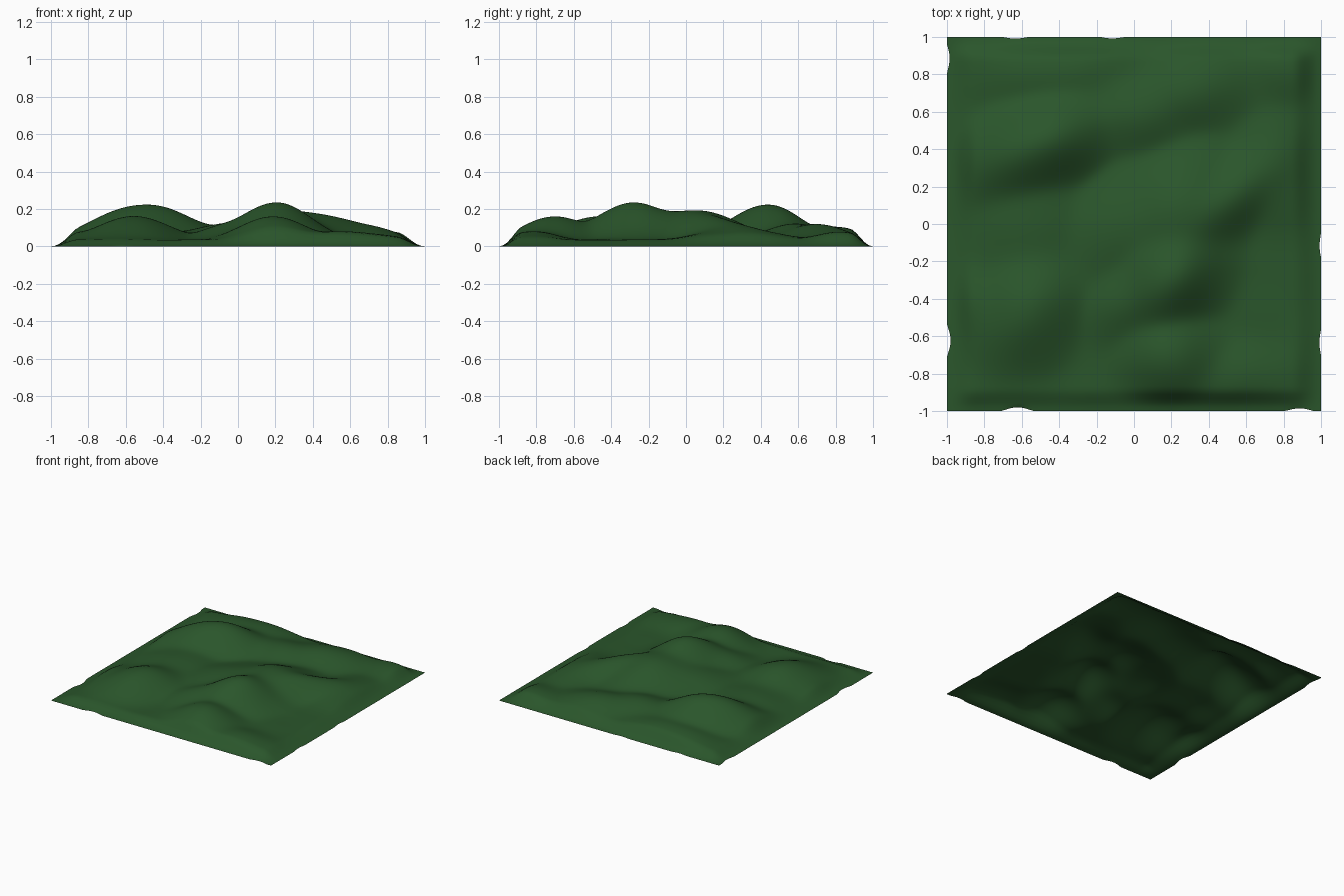
import bpy, bmesh, math
from mathutils import Vector, noise

cube = bpy.data.objects.get("Cube")
if cube:
    bpy.data.objects.remove(cube, do_unlink=True)

# Single grass colour
grass = bpy.data.materials.new("grass_green")
grass.use_nodes = True
colour = (0.023, 0.092, 0.024, 1)
grass.diffuse_color = colour
bsdf = grass.node_tree.nodes["Principled BSDF"]
bsdf.inputs["Base Color"].default_value = colour
bsdf.inputs["Roughness"].default_value = 0.9

# Hills: x, y, height, long radius, short radius, heading in degrees
HILLS = [
    (-0.5, 0.43, 0.225, 0.38, 0.22, 25),    # north-west hill
    (0.2, -0.28, 0.235, 0.3, 0.23, 50),     # central peak
    (0.24, 0.06, 0.185, 0.34, 0.28, 60),    # plateau behind the peak
    (0.46, 0.1, 0.155, 0.42, 0.18, 42),     # ridge running north-east
    (-0.02, 0.0, 0.12, 0.42, 0.3, 42),      # gentle western apron
    (-0.05, -0.42, 0.115, 0.25, 0.2, 50),   # south-west shoulder
    (0.74, 0.28, 0.09, 0.34, 0.22, 90),     # east shoulder
    (0.19, -0.7, 0.16, 0.25, 0.24, 0),      # southern spur
    (0.55, -0.82, 0.08, 0.4, 0.2, 0),       # south-east bank
    (-0.56, -0.46, 0.16, 0.32, 0.25, 60),   # south-west hill
    (-0.55, 0.0, 0.10, 0.4, 0.3, 90),       # western saddle
    (0.3, 0.71, 0.118, 0.34, 0.22, 10),     # northern hill
    (-0.4, 0.8, 0.105, 0.44, 0.22, 0),      # north shoulder
    (0.0, 0.58, 0.12, 0.3, 0.22, 0),        # link between northern hills
    (0.8, 0.82, 0.075, 0.25, 0.2, 0),       # north-east bank
    (-0.86, -0.42, 0.07, 0.22, 0.14, 90),   # west bank
]
BASE = 0.035


def smooth(t):
    t = max(0.0, min(1.0, t))
    return t * t * (3 - 2 * t)


def height(x, y):
    """Blend the hills softly and drop to the ground at the border."""
    total = BASE ** 4
    for hx, hy, h, long_r, short_r, deg in HILLS:
        a = math.radians(deg)
        dx, dy = x - hx, y - hy
        u = (dx * math.cos(a) + dy * math.sin(a)) / long_r
        v = (dy * math.cos(a) - dx * math.sin(a)) / short_r
        total += (h * math.exp(-0.8 * (u * u + v * v))) ** 4
    z = total ** (1 / 4)
    z += 0.006 * noise.noise(Vector((x * 4, y * 4, 2)))
    side = smooth((1 - abs(x)) / 0.15)
    ends = smooth((1 - abs(y)) / 0.12)
    return max(0.0, z * side * ends)


def ragged(a, b):
    """Pull border points slightly inward for an uneven outline."""
    if abs(a) < 0.999:
        return a
    nick = max(0.0, noise.noise(Vector((b * 4, a * 3, 7))) - 0.25)
    return a * (1 - 0.06 * nick)


# Terrain sheet
bm = bmesh.new()
bmesh.ops.create_grid(bm, x_segments=90, y_segments=90, size=1)
for v in bm.verts:
    x, y = v.co.x, v.co.y
    v.co = (ragged(x, y), ragged(y, x), height(x, y))
mesh = bpy.data.meshes.new("terrain")
bm.to_mesh(mesh)
bm.free()
mesh.materials.append(grass)
mesh.shade_smooth()
terrain = bpy.data.objects.new("terrain", mesh)
bpy.context.collection.objects.link(terrain)
